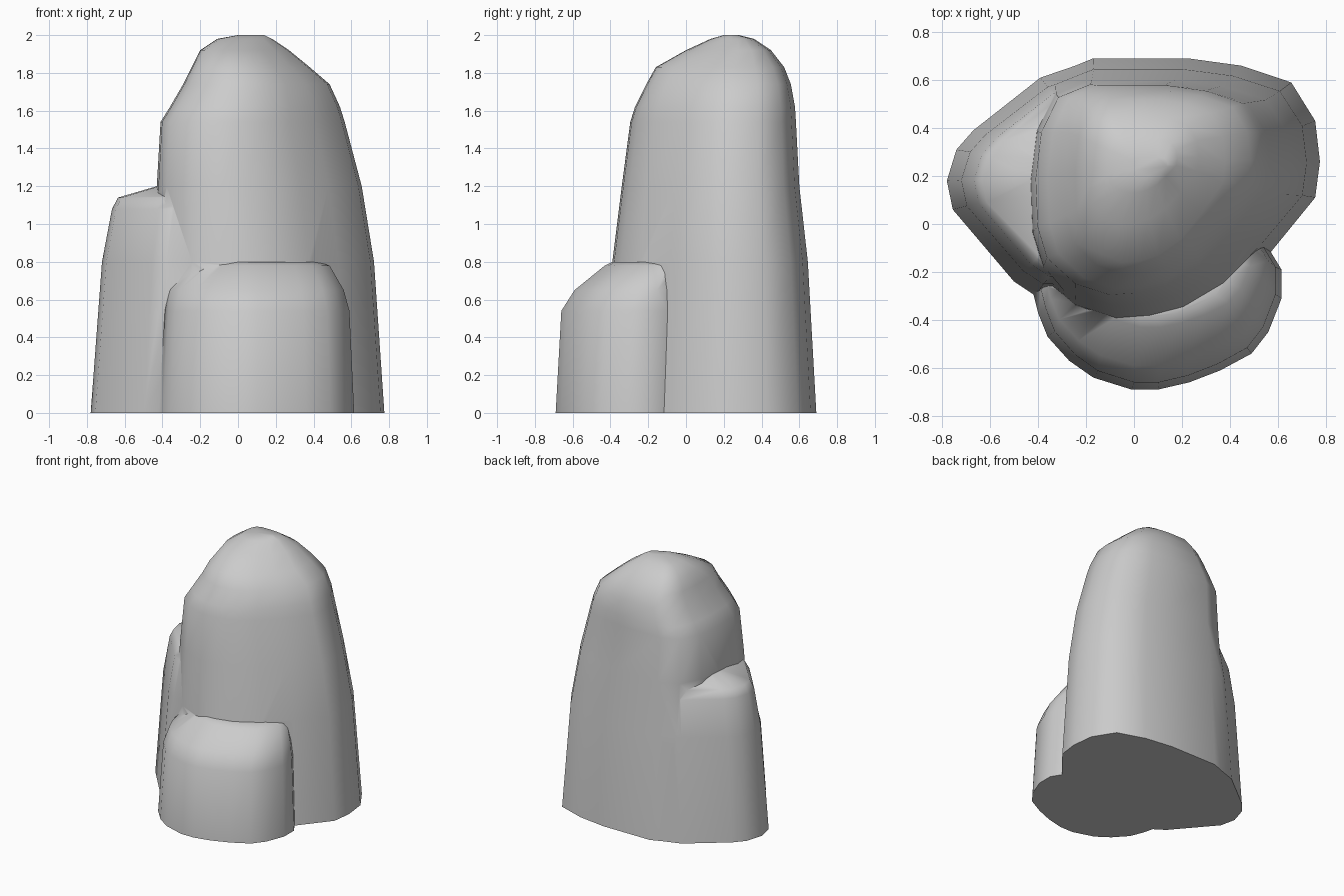
import bpy, bmesh, math

if "Cube" in bpy.data.objects:
    bpy.data.objects.remove(bpy.data.objects["Cube"])


def loft(name, outline, levels):
    """Stack an outline; each level is (z, xmin, xmax, ymin, ymax)."""
    xs, ys = zip(*outline)
    x0, y0 = min(xs), min(ys)
    w, d = max(xs) - x0, max(ys) - y0
    bm = bmesh.new()
    rings = []
    for z, a, b, c, e in levels:
        rings.append([bm.verts.new((a + (x - x0) / w * (b - a),
                                    c + (y - y0) / d * (e - c), z))
                      for x, y in outline])
    n = len(outline)
    for lo, hi in zip(rings, rings[1:]):
        for i in range(n):
            j = (i + 1) % n
            bm.faces.new((lo[i], lo[j], hi[j], hi[i]))
    bm.faces.new(rings[0][::-1])
    bm.faces.new(rings[-1])
    bmesh.ops.recalc_face_normals(bm, faces=bm.faces)
    me = bpy.data.meshes.new(name)
    bm.to_mesh(me)
    bm.free()
    ob = bpy.data.objects.new(name, me)
    bpy.context.collection.objects.link(ob)
    return ob


# Main pillar with rounded peak
tower = loft("rock_pillar", [
    (-.46, .18), (-.45, -.08), (-.40, -.25), (-.25, -.39), (-.07, -.45),
    (.08, -.44), (.23, -.40), (.41, -.29), (.58, -.11), (.76, .11), (.78, .26),
    (.76, .43), (.66, .59), (.45, .66), (.23, .69), (-.17, .69),
    (-.34, .62), (-.43, .43)], [
    (0, -.46, .775, -.45, .69), (.8, -.44, .72, -.39, .645),
    (1.2, -.43, .655, -.34, .60), (1.54, -.41, .565, -.295, .582),
    (1.62, -.36, .54, -.27, .577), (1.74, -.29, .485, -.21, .555),
    (1.83, -.245, .38, -.16, .52), (1.92, -.20, .27, 0, .45),
    (1.98, -.11, .18, .13, .36), (2.0, 0, .14, .2, .28)])

# Left shoulder with sloping ledge
shoulder = loft("left_shoulder", [
    (-.78, .18), (-.755, .06), (-.5, -.24), (-.41, -.30), (-.1, -.30),
    (0, .2), (-.12, .66), (-.20, .675), (-.39, .61), (-.67, .39), (-.74, .31)], [
    (0, -.78, 0, -.30, .675), (.8, -.72, 0, -.25, .63),
    (1.08, -.667, 0, -.22, .60), (1.14, -.635, 0, -.19, .57),
    (1.2, -.43, 0, -.10, .50)])

# Low front boulder
boulder = loft("front_boulder", [
    (-.42, -.29), (-.40, -.37), (-.36, -.47), (-.27, -.57), (-.17, -.64),
    (-.01, -.69), (.10, -.69), (.23, -.66), (.36, -.61), (.49, -.54), (.56, -.45),
    (.615, -.31), (.615, -.19), (.56, -.10), (.3, .1), (-.2, .1)], [
    (0, -.42, .615, -.69, .1), (.54, -.387, .59, -.66, .1),
    (.65, -.365, .56, -.59, .1), (.78, -.27, .485, -.43, .1),
    (.8, -.235, .42, -.39, .1)])

# Fuse into a single rock
for part in (shoulder, boulder):
    mod = tower.modifiers.new("fuse", 'BOOLEAN')
    mod.operation = 'UNION'
    mod.solver = 'EXACT'
    mod.object = part
bpy.context.view_layer.update()
dg = bpy.context.evaluated_depsgraph_get()
fused = bpy.data.meshes.new_from_object(tower.evaluated_get(dg))
tower.modifiers.clear()
tower.data = fused
for part in (shoulder, boulder):
    bpy.data.objects.remove(part)

bpy.context.view_layer.objects.active = tower
tower.select_set(True)
bpy.ops.object.shade_smooth_by_angle(angle=math.radians(48))
